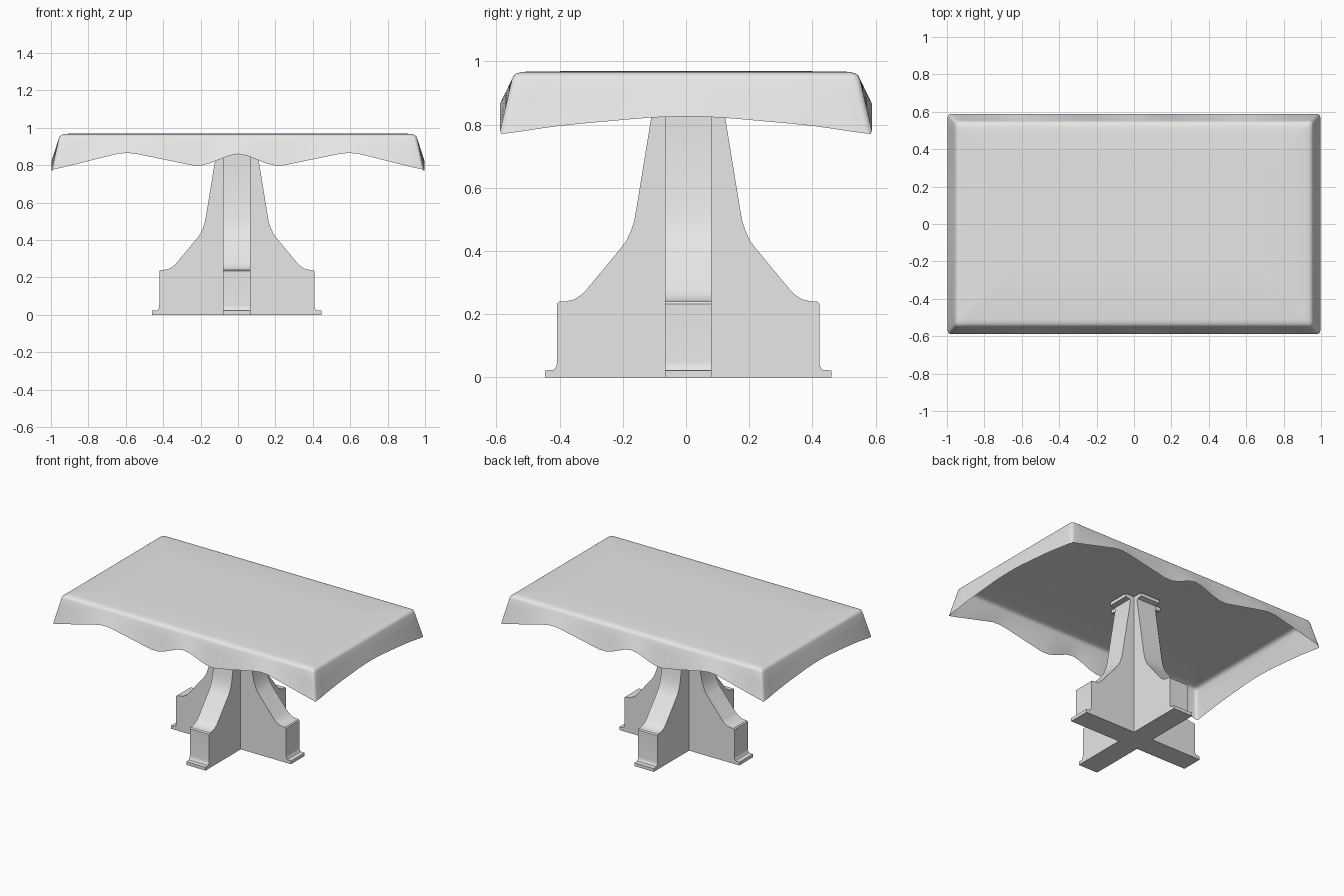
import bpy
import bmesh
import math

cube = bpy.data.objects.get("Cube")
if cube:
    bpy.data.objects.remove(cube, do_unlink=True)

grey = bpy.data.materials.new("light_grey")
grey.use_nodes = True
grey.diffuse_color = (0.8, 0.8, 0.8, 1)
grey.node_tree.nodes["Principled BSDF"].inputs["Base Color"].default_value = (0.8, 0.8, 0.8, 1)


def finish(name, bm, angle):
    mesh = bpy.data.meshes.new(name)
    bm.to_mesh(mesh)
    bm.free()
    mesh.materials.append(grey)
    obj = bpy.data.objects.new(name, mesh)
    bpy.context.collection.objects.link(obj)
    bpy.ops.object.select_all(action='DESELECT')
    bpy.context.view_layer.objects.active = obj
    obj.select_set(True)
    bpy.ops.object.shade_smooth_by_angle(angle=math.radians(angle))
    return obj


def blend(points, t):
    """Piecewise linear lookup."""
    for (a, za), (b, zb) in zip(points, points[1:]):
        if t <= b:
            return za + (zb - za) * (t - a) / (b - a)
    return points[-1][1]


def soft(points, t, w=0.04):
    """Lookup with rounded peaks."""
    return sum(blend(points, abs(t + k * w)) for k in (-1, 0, 1)) / 3


# Pedestal: two crossing plates cut from one mirrored profile
HALF = [(0.453, 0), (0.453, 0.022), (0.425, 0.024), (0.417, 0.035),
        (0.415, 0.05), (0.415, 0.233), (0.408, 0.24), (0.385, 0.241),
        (0.36, 0.247), (0.335, 0.264), (0.32, 0.28), (0.215, 0.407),
        (0.196, 0.432), (0.182, 0.462), (0.171, 0.495), (0.163, 0.54),
        (0.102, 0.915), (0.106, 0.93), (0.14, 0.935), (0.14, 0.958)]
WIDTH = 0.146


def plate(name, turn):
    bm = bmesh.new()
    outline = HALF + [(-x, z) for x, z in reversed(HALF)]
    face = bm.faces.new([bm.verts.new((x, -WIDTH / 2, z)) for x, z in outline])
    side = bmesh.ops.extrude_face_region(bm, geom=[face])["geom"]
    bmesh.ops.translate(bm, vec=(0, WIDTH, 0),
                        verts=[v for v in side if isinstance(v, bmesh.types.BMVert)])
    bmesh.ops.recalc_face_normals(bm, faces=bm.faces)
    obj = finish(name, bm, 35)
    obj.location = (-0.006, 0.007, 0)
    obj.rotation_euler.z = turn


plate("pedestal_side_plate", 0)
plate("pedestal_cross_plate", math.pi / 2)

# Draped cover: rounded rectangular rings with a wavy hem
LONG_HEM = [(0, 0.87), (0.2, 0.79), (0.6, 0.872), (1, 0.772)]
SHORT_HEM = [(0, 0.826), (0.1, 0.824), (0.4, 0.797), (0.59, 0.768)]
HX, HY = 0.996, 0.589


def ring(hx, hy, r):
    arcs = []
    for i, (sx, sy) in enumerate(((1, 1), (-1, 1), (-1, -1), (1, -1))):
        arcs.append([(sx * (hx - r) + r * math.cos((i + k / 4) * math.pi / 2),
                      sy * (hy - r) + r * math.sin((i + k / 4) * math.pi / 2))
                     for k in range(5)])
    pts = []
    for i, arc in enumerate(arcs):
        pts += arc
        (ax, ay), (bx, by) = arc[-1], arcs[(i + 1) % 4][0]
        n = 40 if i % 2 == 0 else 20
        pts += [(ax + (bx - ax) * k / n, ay + (by - ay) * k / n) for k in range(1, n)]
    return pts


def hem(x, y):
    if abs(y) / HY > abs(x) / HX:
        return soft(LONG_HEM, x)
    return soft(SHORT_HEM, y)


bm = bmesh.new()
rings = []
# Top and rounded shoulder
for inset, z in ((0.3, 0.97), (0.085, 0.968), (0.066, 0.966), (0.052, 0.962),
                 (0.043, 0.955), (0.038, 0.944)):
    rings.append([(x, y, z) for x, y in ring(HX - inset, HY - inset, 0.02)])
# Flared skirt
shoulder, edge = rings[-1], ring(HX, HY, 0.018)
for t in (0.33, 0.67, 1):
    rings.append([(sx + (x - sx) * t, sy + (y - sy) * t, sz + (hem(x, y) - sz) * t)
                  for (sx, sy, sz), (x, y) in zip(shoulder, edge)])
loops = [[bm.verts.new(p) for p in pts] for pts in rings]
bm.faces.new(loops[0])
for a, b in zip(loops, loops[1:]):
    for i in range(len(a)):
        j = (i + 1) % len(a)
        bm.faces.new((a[i], b[i], b[j], a[j]))
finish("table_cover", bm, 60)
